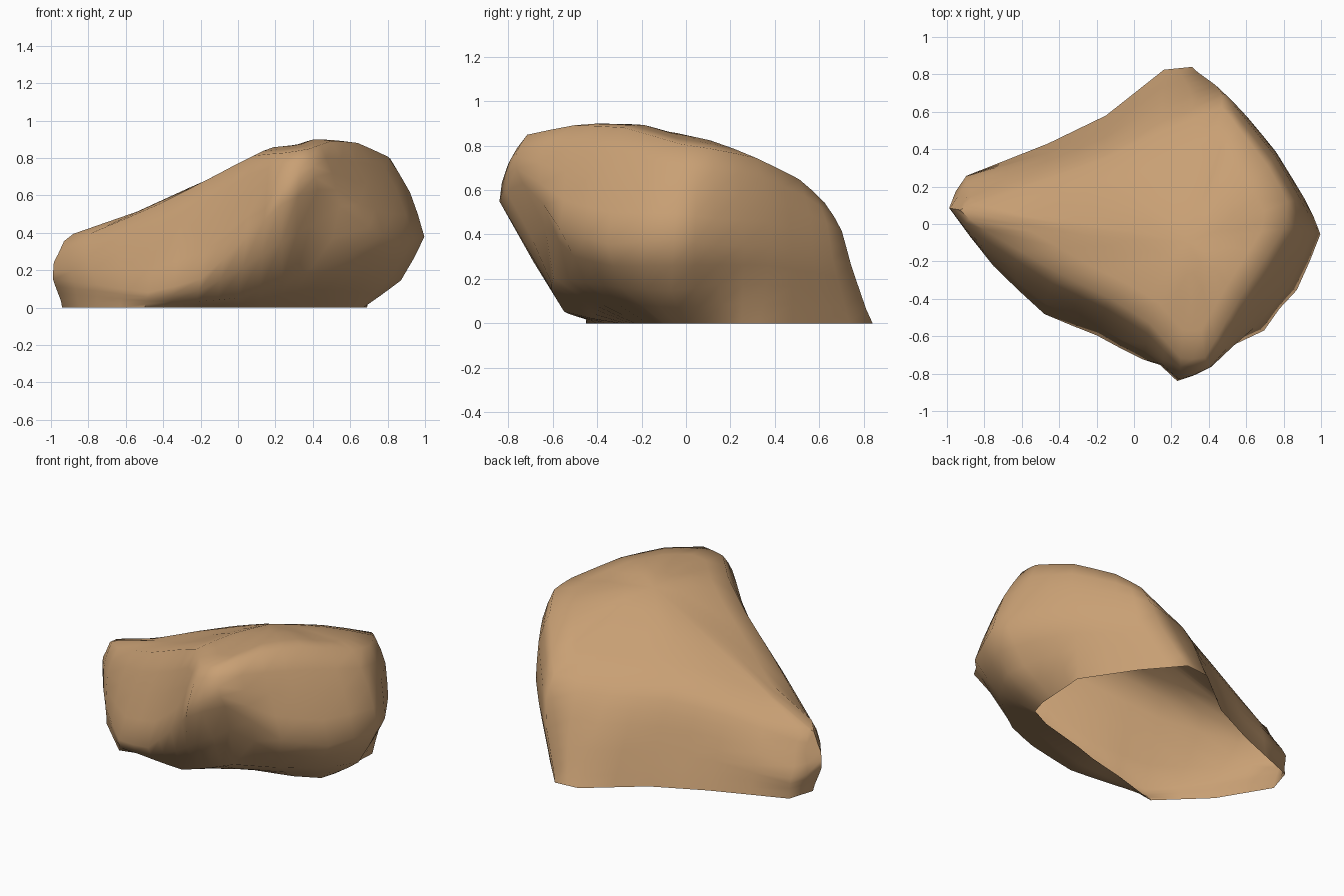
import bpy
import bmesh
from math import exp
from mathutils import Vector

old = bpy.data.objects.get("Cube")
if old:
    bpy.data.objects.remove(old, do_unlink=True)

# Outlines run from the low tip, along the front, round the right and the back
BASE = [(-.94, .1), (-.76, -.2), (-.5, -.45), (-.2, -.36), (.05, -.3), (.2, -.25),
        (.35, -.21), (.5, -.17), (.64, -.1), (.67, 0), (.68, .17), (.69, .33),
        (.49, .63), (.31, .84), (.16, .825), (-.15, .58), (-.46, .43), (-.89, .26)]
# Rounded foot under the overhanging front and right
FOOT = [(-.22, -.5, .03), (0, -.55, .04), (.24, -.61, .14), (.39, -.61, .2),
        (.57, -.46, .18), (.74, -.3, .16), (.88, -.07, .14)]
WAIST = [(-1, .09, .15), (-.75, -.23, .12), (-.48, -.49, .07), (-.2, -.6, .14),
         (.05, -.74, .38), (.23, -.86, .56), (.41, -.78, .65), (.69, -.55, .42),
         (.88, -.36, .35), (1.01, -.05, .38), (.92, .13, .35), (.76, .39, .35),
         (.61, .57, .3), (.44, .75, .26), (.15, .7, .27), (-.15, .49, .25),
         (-.46, .36, .22), (-.91, .26, .12)]
SHOULDER = [(-.95, .08, .32), (-.83, -.02, .38), (-.42, -.26, .56), (-.13, -.4, .71),
            (.08, -.53, .82), (.25, -.73, .83), (.38, -.73, .85), (.5, -.51, .9),
            (.64, -.28, .89), (.81, -.02, .81), (.83, .12, .79), (.72, .32, .75),
            (.56, .52, .65), (.48, .64, .54), (.14, .5, .53), (-.15, .36, .53),
            (-.45, .25, .47), (-.86, .11, .35)]
PEAK = Vector((.3, -.1, .87))

# Chips and knobs: centre, radius, push
CHIPS = [((.16, -.74, .46), .1, (0, .05, 0)),
         ((.46, -.68, .42), .12, (-.02, .07, .02)),
         ((.44, -.74, .6), .08, (.02, .05, 0)),
         ((.68, -.53, .46), .07, (.02, -.03, 0)),
         ((-.88, .06, .36), .07, (-.01, 0, .05)),
         ((-.94, .15, .25), .06, (.05, 0, 0))]


def blend(first, second, amount):
    return [a.lerp(b, amount) for a, b in zip(first, second)]


def bridge(bm, lower, upper):
    count = len(lower)
    for i in range(count):
        j = (i + 1) % count
        bm.faces.new((lower[i], lower[j], upper[j], upper[i]))


# Rings from the ground up to the crown
base = [Vector((x, y, 0)) for x, y in BASE]
waist = [Vector(p) for p in WAIST]
shoulder = [Vector(p) for p in SHOULDER]
low = blend(base, waist, .5)
low[3:3 + len(FOOT)] = [Vector(p) for p in FOOT]
side = [p + Vector((p.x, p.y, 0)) * .03 for p in blend(waist, shoulder, .55)]
crown = [p + Vector((0, 0, .015)) for p in blend(shoulder, [PEAK] * len(base), .5)]

bm = bmesh.new()
rings = [[bm.verts.new(p) for p in ring]
         for ring in (base, low, waist, side, shoulder, crown)]
for lower, upper in zip(rings, rings[1:]):
    bridge(bm, lower, upper)
peak = bm.verts.new(PEAK)
top = rings[-1]
for i, vert in enumerate(top):
    bm.faces.new((vert, top[(i + 1) % len(top)], peak))

# Soften the facets, leaving the open ground edge in place
bmesh.ops.subdivide_edges(bm, edges=bm.edges[:], cuts=1, use_grid_fill=True)
free = [v for v in bm.verts if not v.is_boundary]
bmesh.ops.smooth_vert(bm, verts=free, factor=.25,
                      use_axis_x=True, use_axis_y=True, use_axis_z=True)

# Press in the chips and pull out the knobs
for centre, radius, push in CHIPS:
    for v in free:
        near = (v.co - Vector(centre)).length / radius
        v.co += Vector(push) * exp(-near * near)

mesh = bpy.data.meshes.new("boulder")
bm.to_mesh(mesh)
bm.free()
boulder = bpy.data.objects.new("boulder", mesh)
bpy.context.collection.objects.link(boulder)

# Sandy stone colour
stone = bpy.data.materials.new("sandy_stone")
stone.use_nodes = True
colour = (.58, .35, .175, 1)
stone.diffuse_color = colour
stone.node_tree.nodes["Principled BSDF"].inputs["Base Color"].default_value = colour
mesh.materials.append(stone)

bpy.ops.object.select_all(action="DESELECT")
boulder.select_set(True)
bpy.context.view_layer.objects.active = boulder
bpy.ops.object.shade_smooth_by_angle(angle=1.1)
